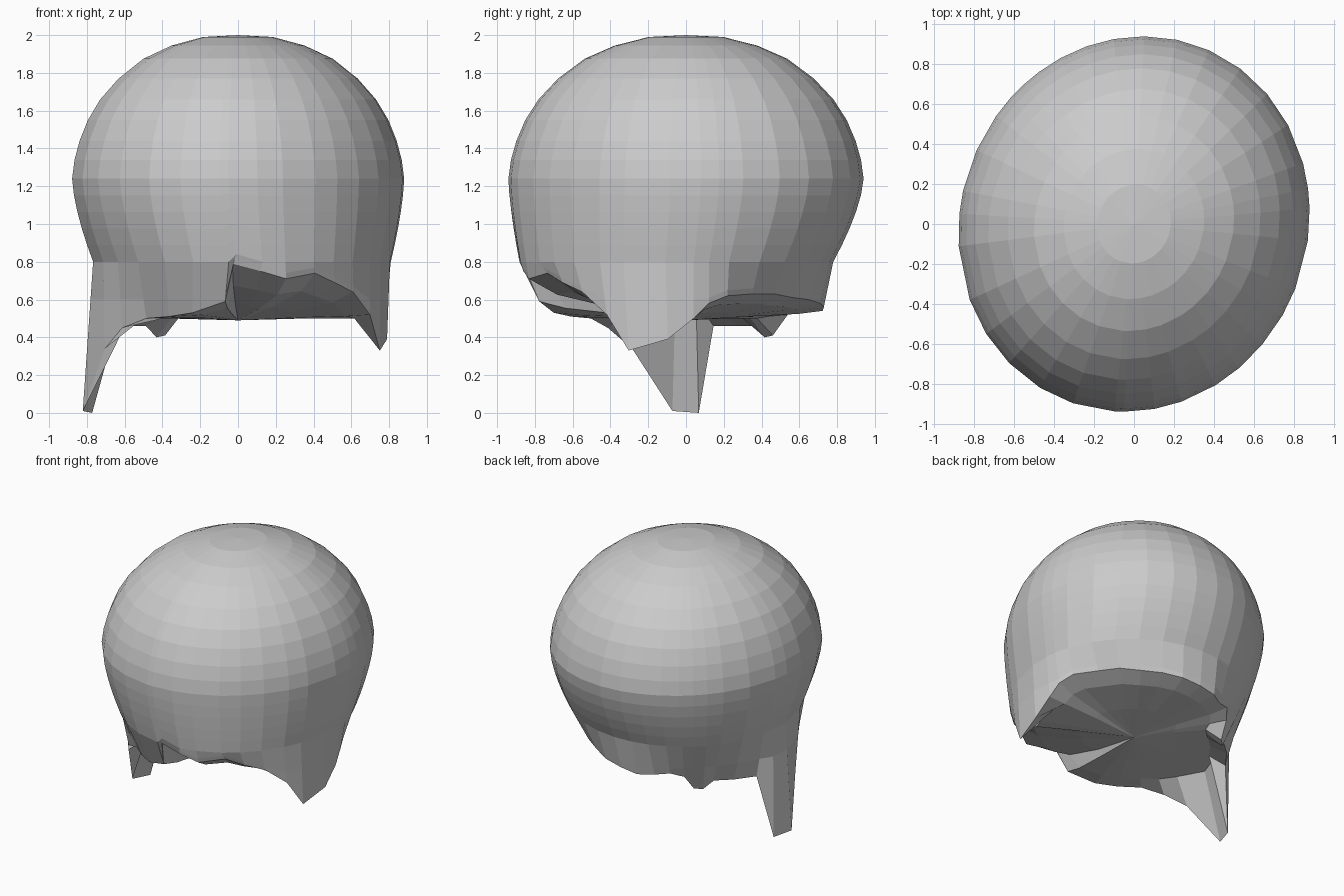
import bpy, bmesh
from math import cos, sin, radians

if "Cube" in bpy.data.objects:
    bpy.data.objects.remove(bpy.data.objects["Cube"])

# Dome profile: fraction of the equator radius, height
DOME = [(.21, 1.99), (.40, 1.945), (.57, 1.875), (.72, 1.77), (.83, 1.66),
        (.905, 1.55), (.955, 1.44), (.985, 1.34), (1.0, 1.24)]

# Ragged hem around the bottom: angle, radius, height
HEM = [(3, .78, .50), (9, .77, .58), (17, .75, .62), (30, .70, .63), (42, .70, .63),
       (54, .70, .61), (66, .71, .60), (77, .73, .58), (88, .73, .56), (98, .73, .54),
       (107, .69, .54), (116, .69, .56), (124, .65, .52), (130, .60, .41), (136, .60, .40),
       (143, .61, .46), (155, .65, .46), (168, .70, .46), (175, .775, .0), (185, .825, .01),
       (202, .76, .34), (214, .74, .45), (226, .70, .50), (239, .71, .51), (251, .74, .53),
       (265, .78, .59), (268, .86, .79), (278, .87, .75), (287, .87, .71), (299, .84, .74),
       (308, .83, .69), (318, .82, .64), (329, .815, .52), (338, .81, .33), (353, .795, .39)]


def equator(a):
    # slightly skewed oval seen from above
    return .88 * cos(a) + .02 * sin(a), .94 * sin(a) + .03 * cos(a)


def neck(a):
    # narrower oval where the dome ends and the hem begins
    return .02 + .79 * cos(a), sin(a) * (.78 if sin(a) > 0 else .885)


def column(deg, rh, zh):
    # one strip of points from crown to underside
    a = radians(deg)
    ex, ey = equator(a)
    nx, ny = neck(a)
    hx, hy = rh * cos(a), rh * sin(a)
    zn = max(.80, zh + .05)
    pts = [(ex * f, ey * f, z) for f, z in DOME]
    for i in range(1, 6):
        t = i / 5
        s = t ** 1.5
        pts.append((ex + (nx - ex) * s, ey + (ny - ey) * s, 1.24 + (zn - 1.24) * t))
    # short flared strip, then the hem point itself
    zm = max(zh + .03, .6)
    t = (zn - zm) / (zn - zh)
    pts.append((nx + (hx - nx) * t, ny + (hy - ny) * t, zm))
    pts.append((hx, hy, zh))
    # underside
    for f, blend in ((.82, .6), (.45, .25)):
        pts.append((hx * f, hy * f, .5 + max(zh - .5, 0) * blend))
    return pts


bm = bmesh.new()
cols = [[bm.verts.new(p) for p in column(*h)] for h in HEM]
top = bm.verts.new((0, 0, 2))
bottom = bm.verts.new((0, 0, .49))
for k, c in enumerate(cols):
    d = cols[(k + 1) % len(cols)]
    bm.faces.new((top, c[0], d[0]))
    for i in range(len(c) - 1):
        bm.faces.new((c[i], c[i + 1], d[i + 1], d[i]))
    bm.faces.new((bottom, d[-1], c[-1]))
bmesh.ops.recalc_face_normals(bm, faces=bm.faces)
mesh = bpy.data.meshes.new("ragged_cap")
bm.to_mesh(mesh)
bm.free()
cap = bpy.data.objects.new("ragged_cap", mesh)
bpy.context.collection.objects.link(cap)
